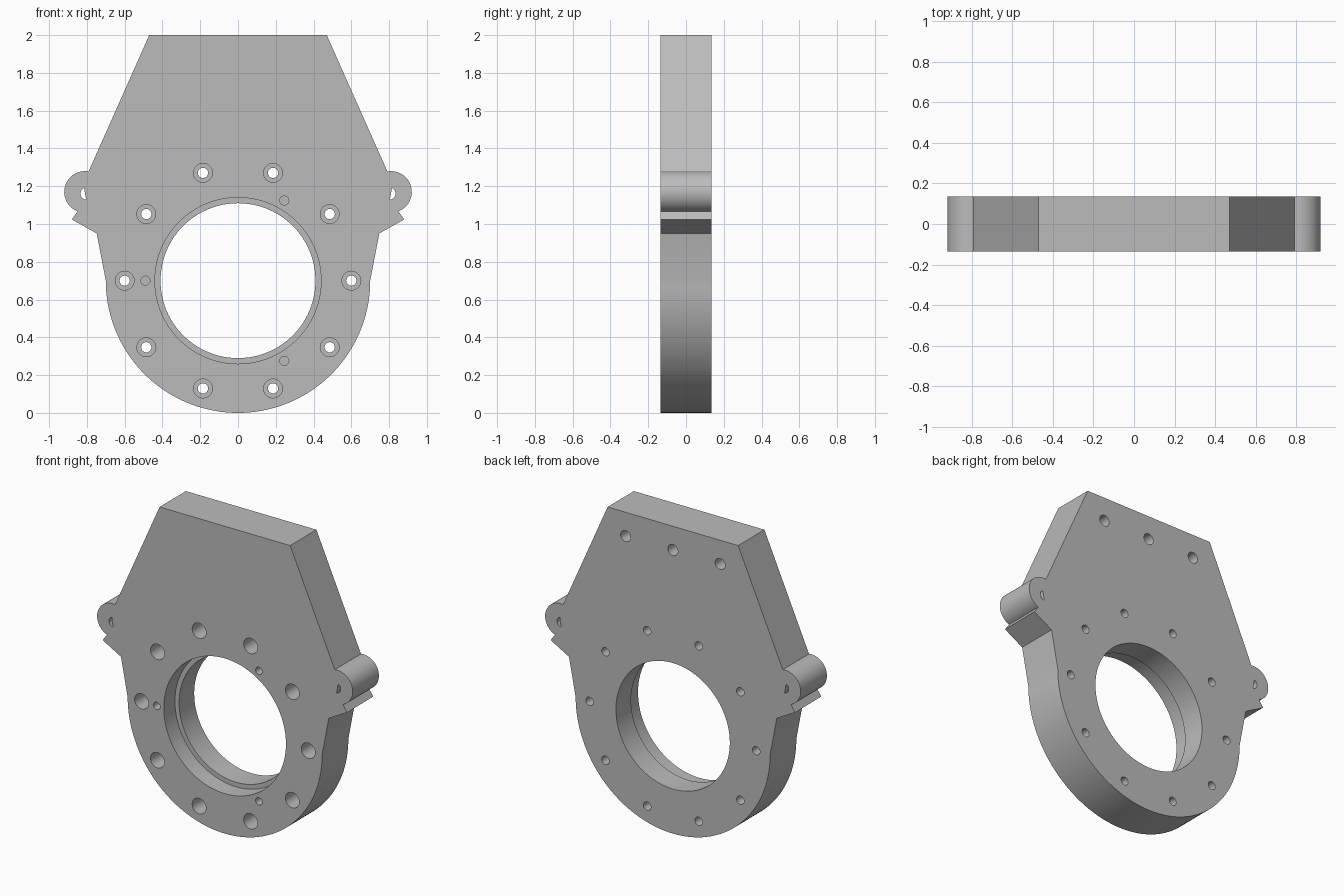
import bpy, bmesh
from math import cos, sin, radians, pi

if "Cube" in bpy.data.objects:
    bpy.data.objects.remove(bpy.data.objects["Cube"], do_unlink=True)

HALF = 0.135          # half the plate thickness
BORE_Z = 0.70         # height of the bore axis
OUT = HALF + 0.05     # cutters overshoot the faces


def arc(cx, cz, r, start, end, steps):
    """Points on an arc in the XZ plane, angles in degrees."""
    angles = [radians(start + (end - start) * i / steps) for i in range(steps + 1)]
    return [(cx + r * cos(a), cz + r * sin(a)) for a in angles]


def add_prism(bm, outline, y0, y1):
    """Extrude an XZ outline between two depths."""
    front = [bm.verts.new((x, y0, z)) for x, z in outline]
    back = [bm.verts.new((x, y1, z)) for x, z in outline]
    bm.faces.new(front)
    bm.faces.new(back[::-1])
    for i in range(len(outline)):
        j = (i + 1) % len(outline)
        bm.faces.new((front[i], back[i], back[j], front[j]))


def add_stepped_pin(bm, cx, cz, profile, sides):
    """Turned solid along Y from (depth, radius) pairs."""
    rings = []
    for y, r in profile:
        rings.append([bm.verts.new((cx + r * cos(2 * pi * i / sides), y,
                                    cz + r * sin(2 * pi * i / sides)))
                      for i in range(sides)])
    bm.faces.new(rings[0])
    bm.faces.new(rings[-1][::-1])
    for a, b in zip(rings, rings[1:]):
        for i in range(sides):
            j = (i + 1) % sides
            bm.faces.new((a[i], b[i], b[j], a[j]))


def make_object(name, bm):
    bmesh.ops.recalc_face_normals(bm, faces=bm.faces)
    mesh = bpy.data.meshes.new(name)
    bm.to_mesh(mesh)
    bm.free()
    obj = bpy.data.objects.new(name, mesh)
    bpy.context.collection.objects.link(obj)
    return obj


# Plate outline: sloped shoulder, round ear, angled tab, round base
side = [(0.47, 2.0)]
side += arc(0.81, 1.17, 0.11, 100, -69, 28)
side += [(0.88, 1.024), (0.748, 0.95)]
base = arc(0, BORE_Z, 0.70, 0, -180, 72)
outline = side + base + [(-x, z) for x, z in reversed(side)]
bm = bmesh.new()
add_prism(bm, outline, -HALF, HALF)
plate = make_object("mounting_plate", bm)

# Main bore with a wider front recess
bm = bmesh.new()
add_stepped_pin(bm, 0, BORE_Z, [(-OUT, 0.44), (-0.02, 0.44),
                                (-0.02, 0.41), (OUT, 0.41)], 96)

# Ring of counterbored screw holes
for x, z in arc(0, BORE_Z, 0.60, 0, 324, 9):
    add_stepped_pin(bm, x, z, [(-OUT, 0.05), (0.015, 0.05),
                               (0.015, 0.027), (OUT, 0.027)], 32)

# Blind pin holes in the front
for x, z in arc(0, BORE_Z, 0.49, 60, 300, 2):
    add_stepped_pin(bm, x, z, [(-OUT, 0.024), (-0.03, 0.024)], 24)

# Blind holes along the top of the back
for x in (-0.34, 0, 0.34):
    add_stepped_pin(bm, x, 1.845, [(0.0, 0.036), (OUT, 0.036)], 32)

# Half-round slots through the ears
slot = arc(0.802, 1.161, 0.032, 66, -86, 12)
for s in (1, -1):
    add_prism(bm, [(s * x, z) for x, z in slot], -OUT, OUT)

cutter = make_object("hole_cutter", bm)
cutter.hide_render = True

# Cut every hole, then drop the cutter
cut = plate.modifiers.new("holes", "BOOLEAN")
cut.operation = "DIFFERENCE"
cut.solver = "EXACT"
cut.object = cutter
bpy.ops.object.select_all(action="DESELECT")
plate.select_set(True)
bpy.context.view_layer.objects.active = plate
bpy.ops.object.modifier_apply(modifier=cut.name)
bpy.data.objects.remove(cutter, do_unlink=True)

# Plain grey metal
grey = bpy.data.materials.new("grey_metal")
grey.use_nodes = True
colour = (0.5, 0.5, 0.5, 1)
grey.diffuse_color = colour
grey.node_tree.nodes["Principled BSDF"].inputs["Base Color"].default_value = colour
plate.data.materials.clear()
plate.data.materials.append(grey)
bpy.ops.object.shade_smooth_by_angle(angle=radians(30))
